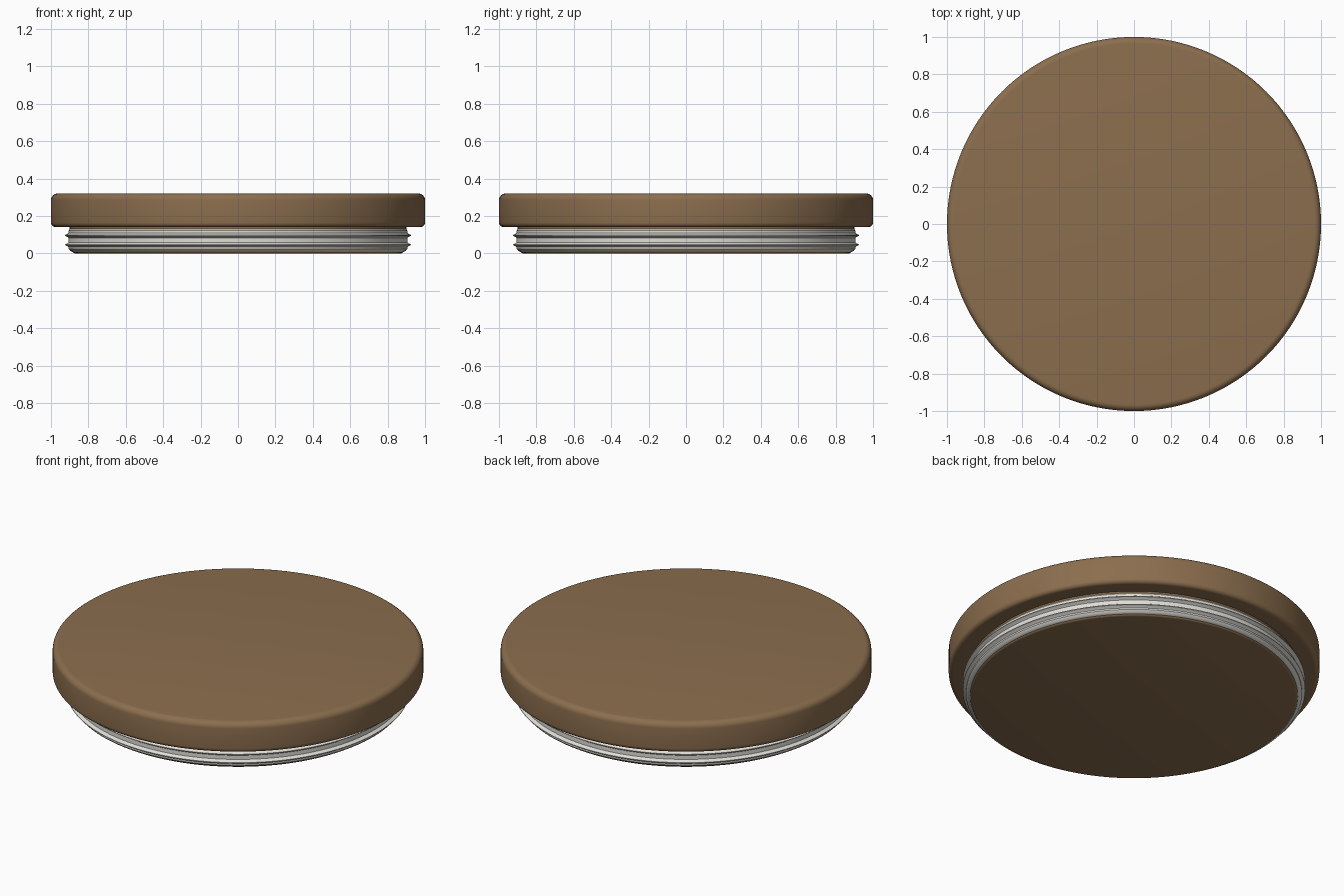
import bpy, bmesh, math

if "Cube" in bpy.data.objects:
    bpy.data.objects.remove(bpy.data.objects["Cube"])

SEG = 128


def material(name, rgb):
    m = bpy.data.materials.new(name)
    m.diffuse_color = (*rgb, 1)
    m.use_nodes = True
    m.node_tree.nodes["Principled BSDF"].inputs["Base Color"].default_value = m.diffuse_color
    return m


wood = material("brown wood", (0.26, 0.156, 0.076))
rubber = material("pale silicone", (0.73, 0.72, 0.67))


def arc(cx, cz, r, a0, a1, n=6):
    """Points on a rounded corner in the (radius, z) plane, angles in degrees."""
    return [(cx + r * math.cos(math.radians(a0 + (a1 - a0) * i / n)),
             cz + r * math.sin(math.radians(a0 + (a1 - a0) * i / n))) for i in range(n + 1)]


def lathe(name, profile, mat, closed=False):
    """Turn a (radius, z) profile, listed bottom to top, around the z axis."""
    bm = bmesh.new()
    rings = [[bm.verts.new((r * math.cos(2 * math.pi * k / SEG),
                            r * math.sin(2 * math.pi * k / SEG), z)) for k in range(SEG)]
             for r, z in profile]
    pairs = list(zip(rings, rings[1:]))
    if closed:
        pairs.append((rings[-1], rings[0]))
    else:
        bm.faces.new(rings[0][::-1])
        bm.faces.new(rings[-1])
    for a, b in pairs:
        for k in range(SEG):
            j = (k + 1) % SEG
            bm.faces.new((a[k], a[j], b[j], b[k]))
    bmesh.ops.recalc_face_normals(bm, faces=bm.faces)
    me = bpy.data.meshes.new(name)
    bm.to_mesh(me)
    bm.free()
    me.materials.append(mat)
    ob = bpy.data.objects.new(name, me)
    bpy.context.collection.objects.link(ob)
    bpy.ops.object.select_all(action='DESELECT')
    ob.select_set(True)
    bpy.context.view_layer.objects.active = ob
    bpy.ops.object.shade_smooth_by_angle(angle=math.radians(35))


# One turned wooden body: plug, groove for the seal, and wide rounded top
R = 0.035
body = arc(0.87, 0.016, 0.016, -90, 0, 4)
body += [(0.886, 0.02), (0.87, 0.025), (0.87, 0.122), (0.9, 0.13), (0.9, 0.14)]
body += arc(1 - 0.025, 0.14 + 0.025, 0.025, -90, 0) + arc(1 - R, 0.32 - R, R, 0, 90)
lathe("wooden_lid", body, wood)

# Soft sealing ring with two pointed ribs
seal = [(0.868, 0.008), (0.885, 0.008), (0.897, 0.014), (0.906, 0.024)]
for z in (0.046, 0.096):
    seal += [(0.906, z - 0.013), (0.914, z - 0.007), (0.924, z - 0.002),
             (0.924, z + 0.002), (0.914, z + 0.007), (0.906, z + 0.013)]
seal += [(0.906, 0.122), (0.9, 0.13), (0.868, 0.13)]
lathe("silicone_seal", seal, rubber, closed=True)
